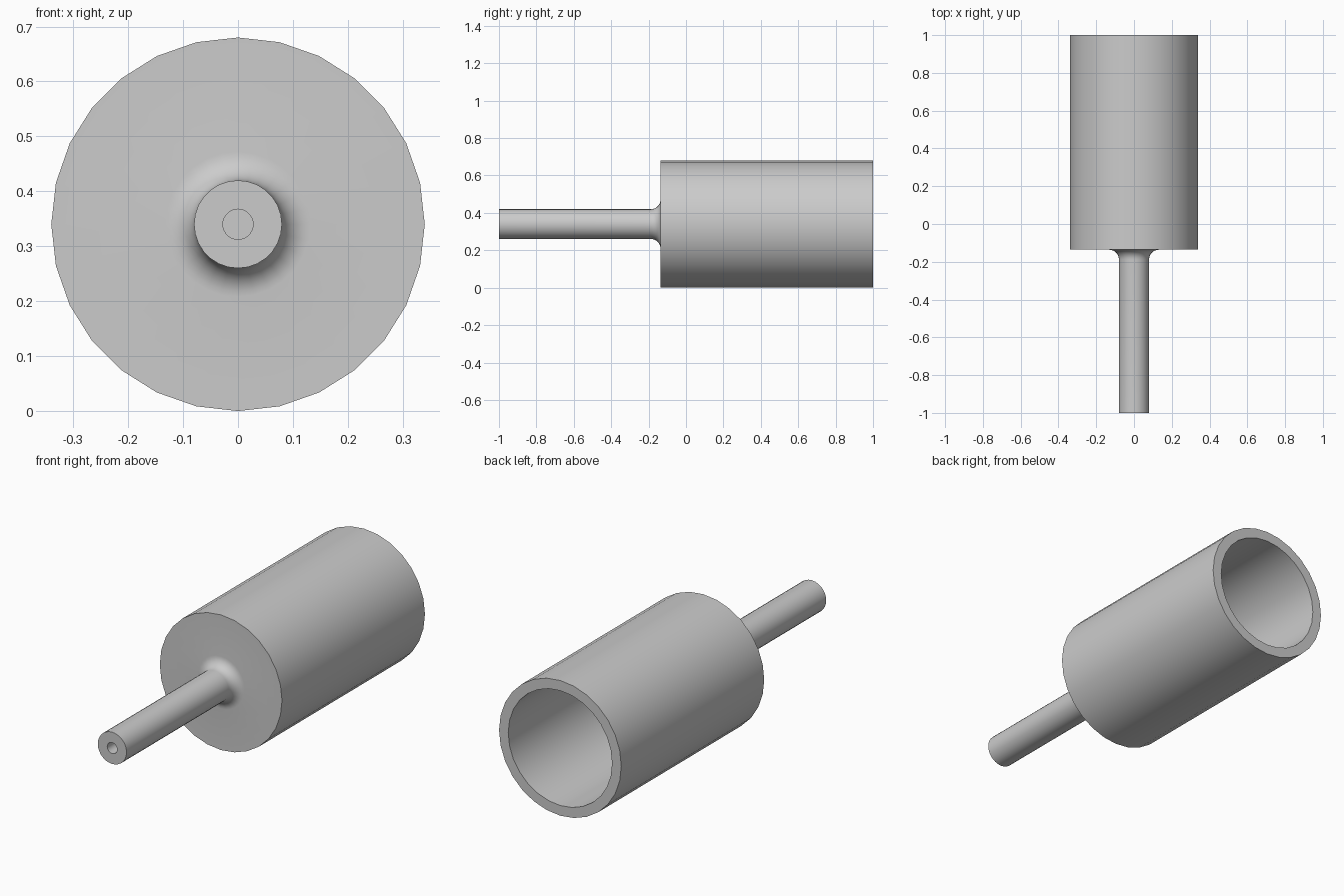
import bpy, bmesh, math
from mathutils import Matrix, Vector

if "Cube" in bpy.data.objects:
    bpy.data.objects.remove(bpy.data.objects["Cube"])

SIDES = 28
CENTRE_Z = 0.34
FRONT = -0.136      # front face of the cup
FILLET = 0.052      # radius of the blend between stem and cup
STEM_R = 0.08

# Profile as (radius, y), from the blind bore, over the outside, into the cup
profile = [(0, -0.25), (0.0275, -0.25), (0.0275, -1.0), (STEM_R, -1.0)]

# Concave blend from stem to front face
for i in range(9):
    a = math.radians(90) * i / 8
    profile.append((STEM_R + FILLET * (1 - math.cos(a)),
                    FRONT - FILLET * (1 - math.sin(a))))

# Cup wall, rim and inner floor
profile += [(0.34, FRONT), (0.34, 1.0), (0.289, 1.0), (0.289, -0.085), (0, -0.085)]

# Spin the profile about the y axis
bm = bmesh.new()
verts = [bm.verts.new((0, y, r)) for r, y in profile]
edges = [bm.edges.new(pair) for pair in zip(verts, verts[1:])]
bmesh.ops.spin(bm, geom=verts + edges, cent=(0, 0, 0), axis=(0, 1, 0),
               angle=math.tau, steps=SIDES, use_merge=True)
bmesh.ops.remove_doubles(bm, verts=bm.verts, dist=1e-5)
bmesh.ops.recalc_face_normals(bm, faces=bm.faces)
bmesh.ops.translate(bm, verts=bm.verts, vec=(0, 0, CENTRE_Z))

mesh = bpy.data.meshes.new("hollow_cup_with_stem")
bm.to_mesh(mesh)
bm.free()
cup = bpy.data.objects.new("hollow_cup_with_stem", mesh)
bpy.context.collection.objects.link(cup)

# Smooth round surfaces with crisp rims
bpy.context.view_layer.objects.active = cup
cup.select_set(True)
bpy.ops.object.shade_smooth_by_angle(angle=math.radians(30))
